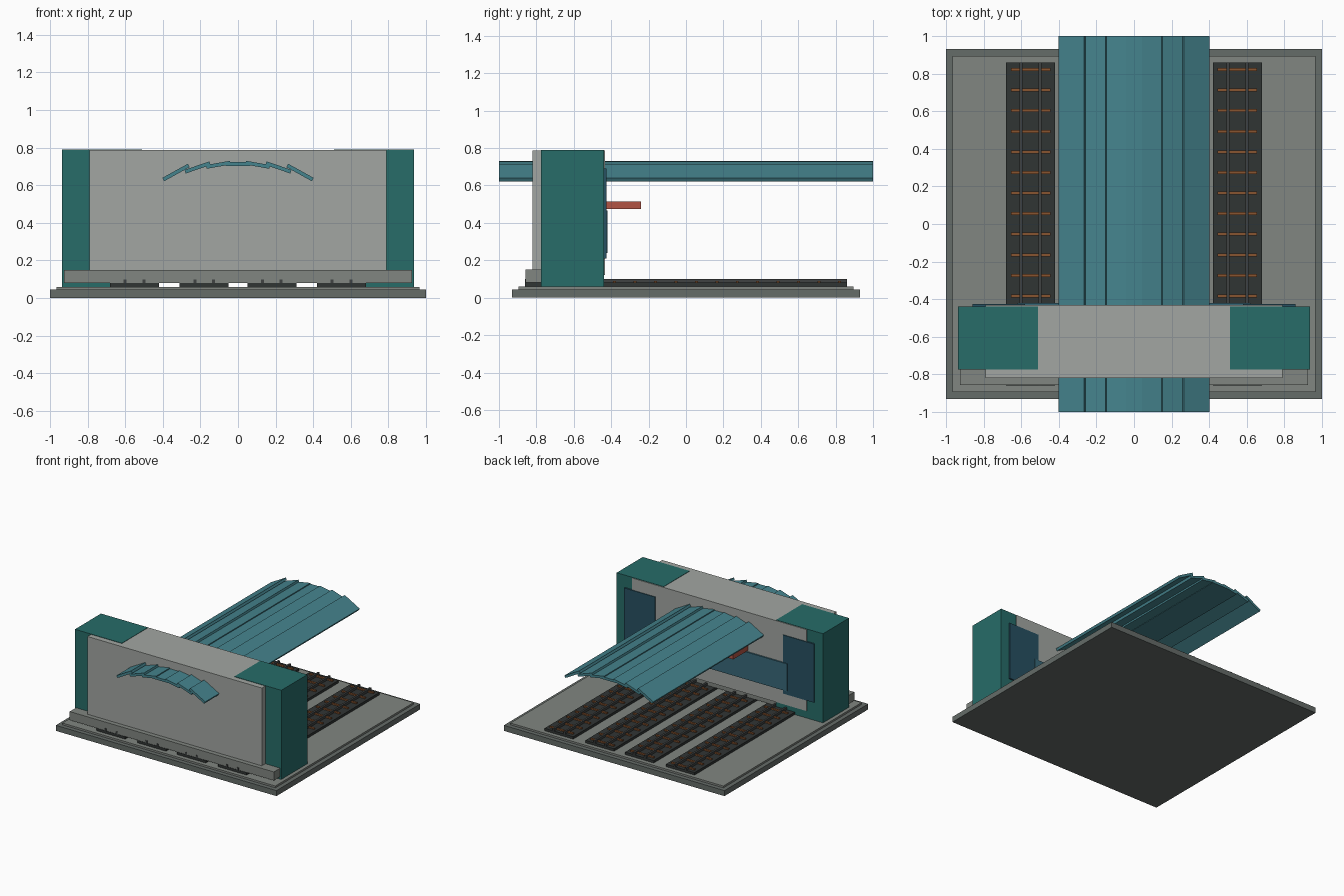
import bpy, math

if "Cube" in bpy.data.objects:
    bpy.data.objects.remove(bpy.data.objects["Cube"])


def mat(name, c):
    m = bpy.data.materials.new(name)
    m.diffuse_color = (*c, 1)
    m.use_nodes = True
    m.node_tree.nodes["Principled BSDF"].inputs["Base Color"].default_value = m.diffuse_color
    return m


STONE_DARK = mat("dark stone", (0.13, 0.15, 0.14))
STONE = mat("stone", (0.22, 0.24, 0.22))
WALL = mat("wall grey", (0.36, 0.38, 0.36))
TEAL = mat("teal", (0.02, 0.15, 0.14))
ROOF = mat("roof blue", (0.06, 0.23, 0.27))
GLASS = mat("glass", (0.04, 0.14, 0.19))
DOOR = mat("door blue", (0.02, 0.08, 0.12))
RED = mat("red", (0.45, 0.09, 0.06))
BED = mat("track bed", (0.03, 0.035, 0.034))
RAIL = mat("rail", (0.05, 0.055, 0.055))
WOOD = mat("sleeper wood", (0.25, 0.09, 0.03))


def box(name, x, y, z, m):
    """Box from (min, max) ranges on each axis."""
    bpy.ops.mesh.primitive_cube_add(size=1, location=[sum(r) / 2 for r in (x, y, z)])
    o = bpy.context.object
    o.name = name
    o.scale = [r[1] - r[0] for r in (x, y, z)]
    o.data.materials.append(m)
    return o


# stepped base
box("base_plate", (-1, 1), (-0.93, 0.93), (0, 0.045), STONE_DARK)
box("platform", (-0.965, 0.965), (-0.895, 0.895), (0.045, 0.06), STONE)

# four tracks: bed, two rails, repeated sleepers
for cx in (-0.55, -0.18, 0.18, 0.55):
    box("track_bed", (cx - 0.13, cx + 0.13), (-0.86, 0.86), (0.06, 0.08), BED)
    for s in (-1, 1):
        rx = cx + s * 0.05
        box("rail", (rx - 0.008, rx + 0.008), (-0.86, 0.86), (0.08, 0.10), RAIL)
    sl = box("sleepers", (cx - 0.105, cx + 0.105), (-0.829, -0.813), (0.075, 0.09), WOOD)
    arr = sl.modifiers.new("repeat", 'ARRAY')
    arr.count = 16
    arr.use_relative_offset = False
    arr.use_constant_offset = True
    arr.constant_offset_displace = (0, 0.1095 / 0.016, 0)

# station building
box("plinth", (-0.925, 0.925), (-0.857, -0.45), (0.08, 0.15), STONE)
box("main_wall", (-0.79, 0.79), (-0.82, -0.432), (0.12, 0.787), WALL)
for s in (-1, 1):
    box("tower", sorted((s * 0.51, s * 0.935)), (-0.775, -0.438), (0.06, 0.79), TEAL)
    box("side_panel", sorted((s * 0.58, s * 0.86)), (-0.445, -0.426), (0.21, 0.69), DOOR)
box("window_band", (-0.62, 0.62), (-0.445, -0.42), (0.24, 0.465), GLASS)
box("entrance_canopy", (-0.26, 0.26), (-0.44, -0.24), (0.475, 0.515), RED)

# arched roof of overlapping planks: centre x, centre z, width, tilt
for px, pz, w, a in ((0, 0.713, 0.13, 0), (0.105, 0.709, 0.13, 10),
                     (0.215, 0.695, 0.14, 19), (0.33, 0.668, 0.155, 29)):
    for s in ((1,) if px == 0 else (-1, 1)):
        o = box("roof_plank", (s * px - w / 2, s * px + w / 2), (-1, 1),
                (pz - 0.01, pz + 0.01), ROOF)
        o.rotation_euler.y = math.radians(s * a)
